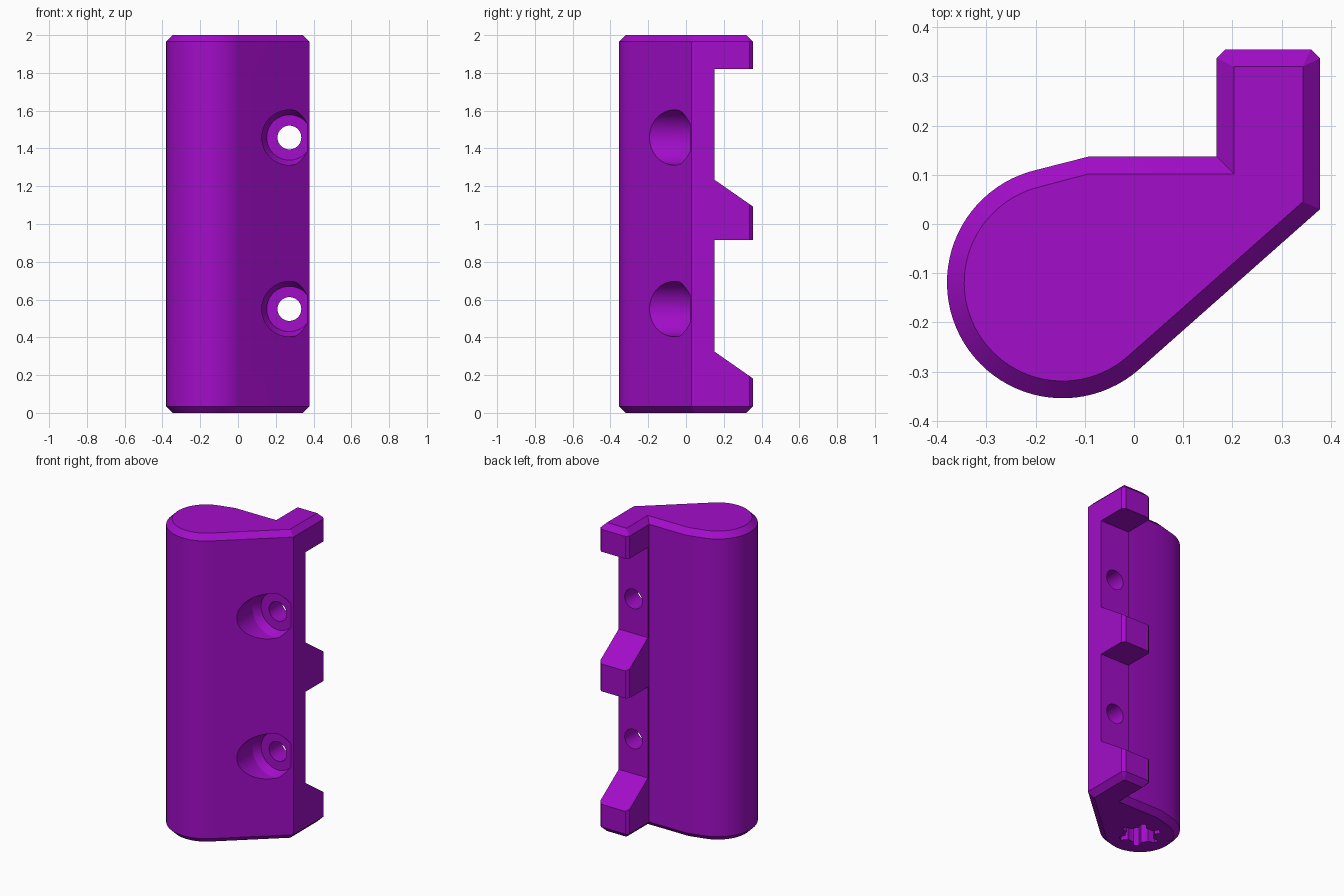
import bpy, bmesh, math
from mathutils import Matrix

if "Cube" in bpy.data.objects:
    bpy.data.objects.remove(bpy.data.objects["Cube"])

purple = bpy.data.materials.new("purple")
purple.diffuse_color = (0.36, 0.004, 0.58, 1)
purple.use_nodes = True
purple.node_tree.nodes["Principled BSDF"].inputs["Base Color"].default_value = purple.diffuse_color

CX, CY, R = -0.145, -0.119, 0.235      # round grip centre and radius
CHAMFER = 0.035


def profile(d):
    """Outline of the body, inset by d."""
    pts = []
    for i in range(49):
        a = math.radians(103 + (311.3 - 103) * i / 48)
        pts.append((CX + (R - d) * math.cos(a), CY + (R - d) * math.sin(a)))
    c = max(0.018 * (1 - d / CHAMFER), 0.0004)
    l, r, b = 0.168 + d, 0.378 - d, 0.355 - d
    pts += [(r, 0.03 + 0.43 * d), (r, b - c), (r - c, b), (l + c, b), (l, b - c),
            (l, 0.137 - d), (-0.092, 0.137 - d)]
    return pts


def loft(name, rings):
    """Solid through matching closed rings of 3D points."""
    bm = bmesh.new()
    vr = [[bm.verts.new(p) for p in ring] for ring in rings]
    n = len(vr[0])
    for a, b in zip(vr, vr[1:]):
        for i in range(n):
            j = (i + 1) % n
            bm.faces.new((a[i], a[j], b[j], b[i]))
    bm.faces.new(vr[0][::-1])
    bm.faces.new(vr[-1])
    bmesh.ops.recalc_face_normals(bm, faces=bm.faces)
    me = bpy.data.meshes.new(name)
    bm.to_mesh(me)
    bm.free()
    me.materials.append(purple)
    ob = bpy.data.objects.new(name, me)
    bpy.context.collection.objects.link(ob)
    return ob


def cut(target, cutter):
    """Subtract the cutter and throw it away."""
    m = target.modifiers.new("cut", 'BOOLEAN')
    m.operation, m.solver, m.object = 'DIFFERENCE', 'EXACT', cutter
    bpy.context.view_layer.objects.active = target
    bpy.ops.object.modifier_apply(modifier=m.name)
    bpy.data.objects.remove(cutter, do_unlink=True)


# chamfered body
levels = [(0, CHAMFER), (CHAMFER, 0), (2 - CHAMFER, 0), (2, CHAMFER)]
body = loft("hook_body", [[(x, y, z) for x, y in profile(d)] for z, d in levels])

# notches between the three hooks, sloped on the lower side
for top, low_in, low_out in ((1.82, 1.235, 1.092), (0.915, 0.325, 0.182)):
    slope = (low_out - low_in) / 0.205
    side = [(0.15, top), (0.15, low_in), (0.45, low_in + 0.3 * slope), (0.45, top)]
    cut(body, loft("notch_cutter", [[(x, y, z) for y, z in side] for x in (0.1, 0.5)]))

# screw holes with a wide recess on the slanted face
for z in (1.458, 0.55):
    stages = [(-0.6, 0.146), (-0.03, 0.146), (0.02, 0.12), (0.0201, 0.063), (0.3, 0.063)]
    cut(body, loft("screw_cutter", [
        [(0.272 + r * math.cos(math.tau * i / 48), y, z + r * math.sin(math.tau * i / 48))
         for i in range(48)] for y, r in stages]))

# lobed socket in the underside
ring = []
for i in range(48):
    a = math.tau * i / 48
    r = 0.125 if i % 8 in (0, 1, 7) else 0.085
    ring.append((CX + r * math.cos(a), CY + r * math.sin(a)))
cut(body, loft("socket_cutter", [[(x, y, z) for x, y in ring] for z in (-0.1, 0.4)]))

bpy.ops.object.select_all(action='DESELECT')
body.select_set(True)
bpy.context.view_layer.objects.active = body
bpy.ops.object.shade_smooth_by_angle(angle=math.radians(25))
